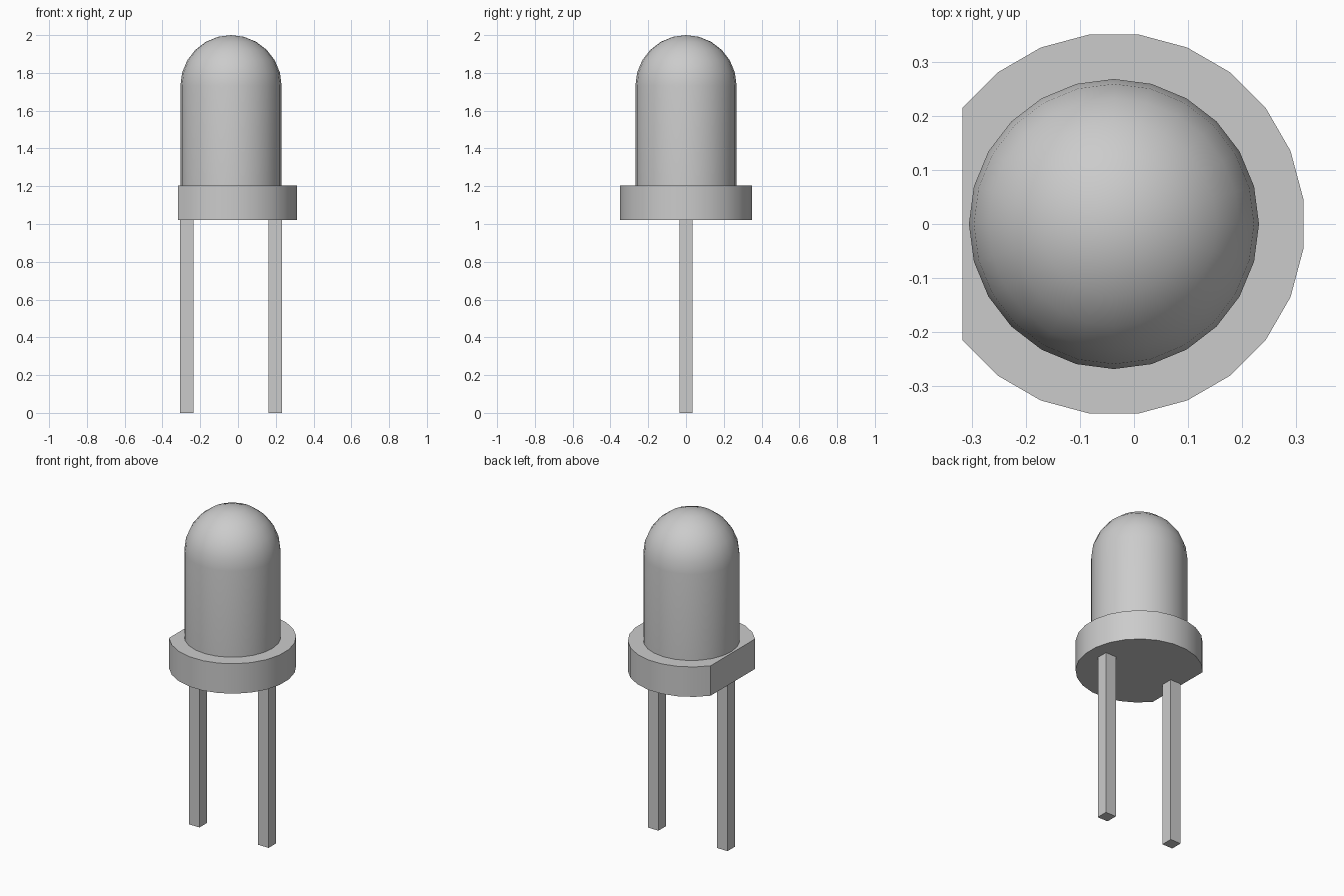
import bpy, bmesh
from math import sin, cos, radians

if "Cube" in bpy.data.objects:
    bpy.data.objects.remove(bpy.data.objects["Cube"])

AXIS_X = -0.037          # the axis shared by lens, rim and legs
LENS_R, RIM_R = 0.268, 0.353
RIM_BOTTOM, RIM_TOP, TOP = 1.022, 1.205, 2.0
LEG_OFFSET, LEG_W = 0.234, 0.071


def finish(name, bm):
    bmesh.ops.recalc_face_normals(bm, faces=bm.faces)
    mesh = bpy.data.meshes.new(name)
    bm.to_mesh(mesh)
    bm.free()
    obj = bpy.data.objects.new(name, mesh)
    bpy.context.collection.objects.link(obj)
    obj.location.x = AXIS_X
    return obj


def smooth(obj):
    bpy.ops.object.select_all(action='DESELECT')
    obj.select_set(True)
    bpy.context.view_layer.objects.active = obj
    bpy.ops.object.shade_smooth_by_angle(angle=radians(30))


# Lens: straight wall and hemisphere, spun in 24 steps
bm = bmesh.new()
profile = [(LENS_R, RIM_TOP)]
profile += [(LENS_R * cos(radians(a)), TOP - LENS_R + LENS_R * sin(radians(a)))
            for a in range(0, 90, 15)] + [(0, TOP)]
verts = [bm.verts.new((r, 0, z)) for r, z in profile]
edges = [bm.edges.new(pair) for pair in zip(verts, verts[1:])]
bmesh.ops.spin(bm, geom=verts + edges, axis=(0, 0, 1), cent=(0, 0, 0),
               angle=radians(360), steps=24)
bmesh.ops.remove_doubles(bm, verts=bm.verts, dist=0.0005)
smooth(finish("lens", bm))

# Rim: 24-sided disc with the corners on the -x side left out to form a flat
bm = bmesh.new()
angles = [radians(7.5 + 15 * i) for i in range(-10, 10)]
base = bm.faces.new([bm.verts.new((RIM_R * cos(a), RIM_R * sin(a), RIM_BOTTOM))
                     for a in angles])
extruded = bmesh.ops.extrude_face_region(bm, geom=[base], use_keep_orig=True)
top_verts = [g for g in extruded["geom"] if isinstance(g, bmesh.types.BMVert)]
bmesh.ops.translate(bm, vec=(0, 0, RIM_TOP - RIM_BOTTOM), verts=top_verts)
smooth(finish("rim", bm))

# Legs: two square pins
for side, name in ((-1, "left_leg"), (1, "right_leg")):
    bm = bmesh.new()
    bmesh.ops.create_cube(bm, size=1)
    bmesh.ops.scale(bm, vec=(LEG_W, LEG_W, RIM_BOTTOM), verts=bm.verts)
    bmesh.ops.translate(bm, vec=(side * LEG_OFFSET, 0, RIM_BOTTOM / 2), verts=bm.verts)
    finish(name, bm)
